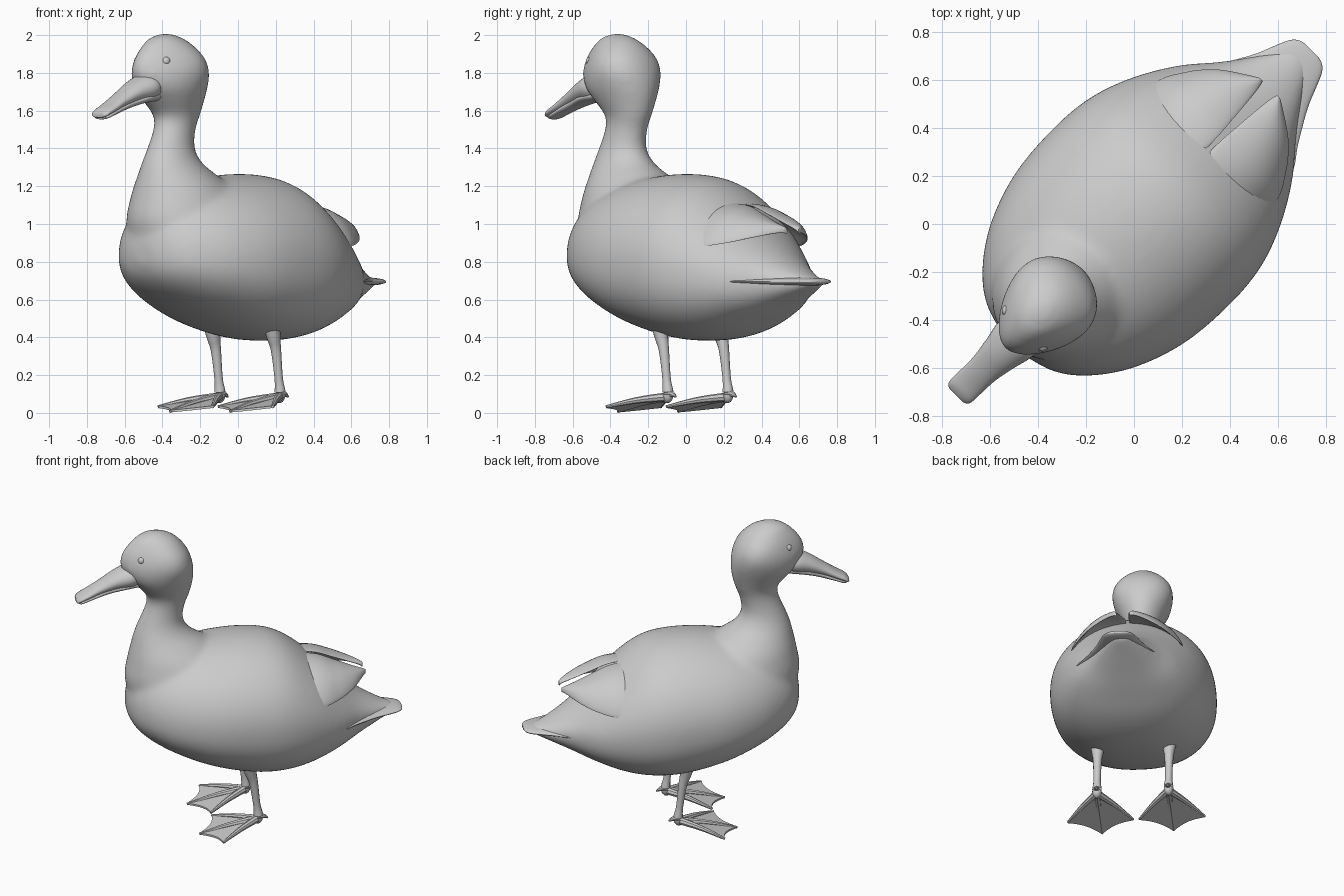
import bpy, bmesh, math
from mathutils import Matrix, Vector

cube = bpy.data.objects.get("Cube")
if cube:
    bpy.data.objects.remove(cube, do_unlink=True)

# The bird is built facing -y, then turned to its standing direction
TURN = Matrix.Rotation(math.radians(-45), 4, "Z")

grey = bpy.data.materials.new("plain grey")
grey.use_nodes = True
GREY = (0.6, 0.6, 0.6, 1)
grey.diffuse_color = GREY
grey.node_tree.nodes["Principled BSDF"].inputs["Base Color"].default_value = GREY


def smooth_rows(rows, steps=5):
    """Catmull-Rom interpolation of a short table of section sizes."""
    out = []
    for i in range(len(rows) - 1):
        a, b, c, d = (rows[max(0, min(len(rows) - 1, i + k))] for k in (-1, 0, 1, 2))
        for s in range(steps):
            t = s / steps
            out.append([q + 0.5 * t * (r - p + t * (2 * p - 5 * q + 4 * r - e + t * (3 * (q - r) + e - p)))
                        for p, q, r, e in zip(a, b, c, d)])
    return out + [list(rows[-1])]


def loft(bm, rings):
    """Skin a list of equal rings and cap both ends."""
    loops = [[bm.verts.new(TURN @ Vector(p)) for p in ring] for ring in rings]
    n = len(loops[0])
    for a, b in zip(loops, loops[1:]):
        for i in range(n):
            bm.faces.new((a[i], a[(i + 1) % n], b[(i + 1) % n], b[i]))
    bm.faces.new(loops[0])
    bm.faces.new(loops[-1])


def angles(n):
    return [2 * math.pi * i / n for i in range(n)]


def boxy(value, power):
    return math.copysign(abs(value) ** power, value)


def tube(bm, path, n=12):
    """Tapered round tube through (x, y, z, radius) rows."""
    rows = smooth_rows(path, 4)
    pts = [Vector(r[:3]) for r in rows]
    rings = []
    for i, row in enumerate(rows):
        d = pts[min(i + 1, len(pts) - 1)] - pts[max(i - 1, 0)]
        q = d.to_track_quat("Z", "Y")
        rings.append([pts[i] + q @ Vector((math.cos(a), math.sin(a), 0)) * row[3] for a in angles(n)])
    loft(bm, rings)


def make(name, bm, sharp=40):
    bmesh.ops.recalc_face_normals(bm, faces=bm.faces)
    mesh = bpy.data.meshes.new(name)
    bm.to_mesh(mesh)
    bm.free()
    mesh.materials.append(grey)
    obj = bpy.data.objects.new(name, mesh)
    bpy.context.collection.objects.link(obj)
    bpy.ops.object.select_all(action="DESELECT")
    obj.select_set(True)
    bpy.context.view_layer.objects.active = obj
    bpy.ops.object.shade_smooth_by_angle(angle=math.radians(sharp))
    return obj


# Trunk: y, top, bottom, half width, height of widest line
bm = bmesh.new()
trunk = [(-0.71, 0.91, 0.79, 0.07, 0.85), (-0.67, 1.02, 0.71, 0.20, 0.84), (-0.58, 1.12, 0.63, 0.315, 0.83),
         (-0.42, 1.20, 0.54, 0.425, 0.82), (-0.20, 1.25, 0.45, 0.50, 0.81), (0.05, 1.265, 0.39, 0.52, 0.80),
         (0.25, 1.23, 0.385, 0.50, 0.78), (0.43, 1.11, 0.42, 0.435, 0.75), (0.60, 0.95, 0.49, 0.335, 0.71),
         (0.75, 0.83, 0.56, 0.21, 0.70), (0.90, 0.745, 0.63, 0.11, 0.69), (1.0, 0.71, 0.675, 0.05, 0.69)]
rings = []
for y, top, bottom, w, mid in smooth_rows(trunk):
    ring = []
    for a in angles(48):
        c, s = math.cos(a), math.sin(a)
        if s < 0:
            ring.append((w * boxy(c, 0.86), y, mid + boxy(s, 0.86) * (mid - bottom)))
        else:
            ring.append((w * c, y, mid + s * (top - mid)))
    rings.append(ring)
loft(bm, rings)

# Neck and head: height, centre y, radius, egg taper towards the face
neck = [(0.75, -0.33, 0.20, 0), (0.85, -0.33, 0.30, 0), (1.0, -0.34, 0.345, 0), (1.15, -0.375, 0.295, 0),
        (1.25, -0.435, 0.22, 0), (1.32, -0.478, 0.165, 0), (1.4, -0.488, 0.128, 0), (1.5, -0.462, 0.114, 0),
        (1.57, -0.445, 0.124, 0), (1.65, -0.468, 0.164, 0), (1.72, -0.497, 0.197, 0.1),
        (1.8, -0.520, 0.21, 0.3), (1.88, -0.526, 0.187, 0.38), (1.95, -0.526, 0.133, 0.25),
        (1.99, -0.526, 0.08, 0), (2.012, -0.526, 0.01, 0)]
loft(bm, [[(0.88 * r * math.cos(a) * (1 + egg * math.sin(a)) - 0.014, y + 1.09 * r * math.sin(a), z)
           for a in angles(40)]
          for z, y, r, egg in smooth_rows(neck)])

# Fuse trunk, neck and head into one soft skin
body = make("body", bm, 180)
fuse = body.modifiers.new("fuse", "REMESH")
fuse.mode = "VOXEL"
fuse.voxel_size = 0.013
fuse.use_smooth_shade = True
soften = body.modifiers.new("soften", "SMOOTH")
soften.factor = 0.5
soften.iterations = 35

# Flat tail fan: y, half width, thickness
tail = [(0.45, 0.25, 0.02), (0.6, 0.305, 0.022), (0.72, 0.235, 0.026), (0.85, 0.16, 0.026),
        (0.95, 0.118, 0.022), (1.0, 0.095, 0.018), (1.025, 0.07, 0.013), (1.035, 0.04, 0.008)]
bm = bmesh.new()
loft(bm, [[(0.012 + w * math.cos(a), y, 0.695 + t * math.sin(a)) for a in angles(32)]
          for y, w, t in smooth_rows(tail)])
make("tail", bm, 60)

# Folded wing tips: y, upper edge x and z, lower edge x and z, outward bulge
wing = [(0.2, 0.02, 1.12, 0.36, 0.87, 0.05), (0.46, 0.01, 1.10, 0.36, 0.88, 0.062),
        (0.60, 0.018, 1.05, 0.295, 0.9, 0.05), (0.70, 0.026, 1.008, 0.21, 0.928, 0.03),
        (0.77, 0.034, 0.98, 0.11, 0.953, 0.012), (0.80, 0.042, 0.967, 0.06, 0.962, 0)]
for side, label in ((1, "left"), (-1, "right")):
    bm = bmesh.new()
    rings = []
    for y, ux, uz, lx, lz, bulge in smooth_rows(wing):
        up, low = Vector((ux, uz)), Vector((lx, lz))
        chord = (low - up).normalized()
        out = Vector((-chord.y, chord.x))
        ring = []
        for a in angles(32):
            s = (1 - math.cos(a)) / 2
            p = up.lerp(low, s) + out * (0.016 * math.sin(a) + 4 * s * (1 - s) * bulge)
            ring.append((side * p.x, y, p.y))
        rings.append(ring)
    loft(bm, rings)
    make(label + "_wing", bm, 60)

# Bill halves: y, height, half width, half thickness
upper = [(-0.63, 1.72, 0.08, 0.055), (-0.69, 1.722, 0.1, 0.074), (-0.78, 1.698, 0.082, 0.06),
         (-0.87, 1.657, 0.067, 0.042), (-0.95, 1.616, 0.065, 0.03), (-1.0, 1.592, 0.064, 0.024),
         (-1.02, 1.58, 0.056, 0.019), (-1.028, 1.577, 0.04, 0.012)]
lower = [(-0.62, 1.68, 0.07, 0.03), (-0.72, 1.668, 0.08, 0.03), (-0.82, 1.64, 0.06, 0.028),
         (-0.92, 1.602, 0.056, 0.022), (-0.99, 1.572, 0.054, 0.016), (-1.012, 1.564, 0.04, 0.01)]
for name, rows in (("upper_bill", upper), ("lower_bill", lower)):
    bm = bmesh.new()
    loft(bm, [[(0.025 * (y + 0.3) + w * math.cos(a), y, z + h * math.sin(a)) for a in angles(32)]
              for y, z, w, h in smooth_rows(rows)])
    make(name, bm, 50)

for side, label in ((1, "left"), (-1, "right")):
    # Eye
    bm = bmesh.new()
    spot = TURN @ Matrix.Translation((side * 0.103 - 0.014, -0.628, 1.862))
    bmesh.ops.create_uvsphere(bm, u_segments=20, v_segments=12, radius=0.024, matrix=spot)
    make(label + "_eye", bm, 180)

    # Leg with ankle and small hind toe
    x = side * 0.225
    bm = bmesh.new()
    tube(bm, [(x, 0.03, 0.47, 0.05), (x, 0.042, 0.40, 0.037), (x, 0.06, 0.33, 0.028), (x, 0.08, 0.18, 0.023),
              (x, 0.09, 0.11, 0.03), (x, 0.085, 0.075, 0.026), (x, 0.07, 0.06, 0.01)])
    tube(bm, [(x, 0.08, 0.10, 0.02), (x, 0.12, 0.10, 0.016), (x, 0.15, 0.085, 0.005)], 8)
    make(label + "_leg", bm)

    # Webbed foot: three toes and a scalloped web
    heel = Vector((x, 0.085, 0.085))
    tips = [Vector((x + dx, y, z)) for dx, y, z in
            ((-0.205, -0.17, 0.032), (0, -0.285, 0.008), (0.205, -0.17, 0.032))]
    bm = bmesh.new()
    for tip in tips:
        knuckle = heel.lerp(tip, 0.5) + Vector((0, 0, 0.008))
        tube(bm, [(*heel, 0.024), (*knuckle, 0.017), (*tip, 0.008)], 8)
    make(label + "_toes", bm)
    bm = bmesh.new()
    for a, b in zip(tips, tips[1:]):
        edge = []
        for i in range(9):
            t = i / 8
            rim = a.lerp(b, t)
            edge.append(rim.lerp(heel, 0.35 * t * (1 - t)) - Vector((0, 0, 0.02 * t * (1 - t))))
        lift = Vector((0, 0, 0.006))
        loft(bm, [[heel + lift * k] + [p + lift * k for p in edge] for k in (-1, 1)])
    make(label + "_web", bm, 30)
